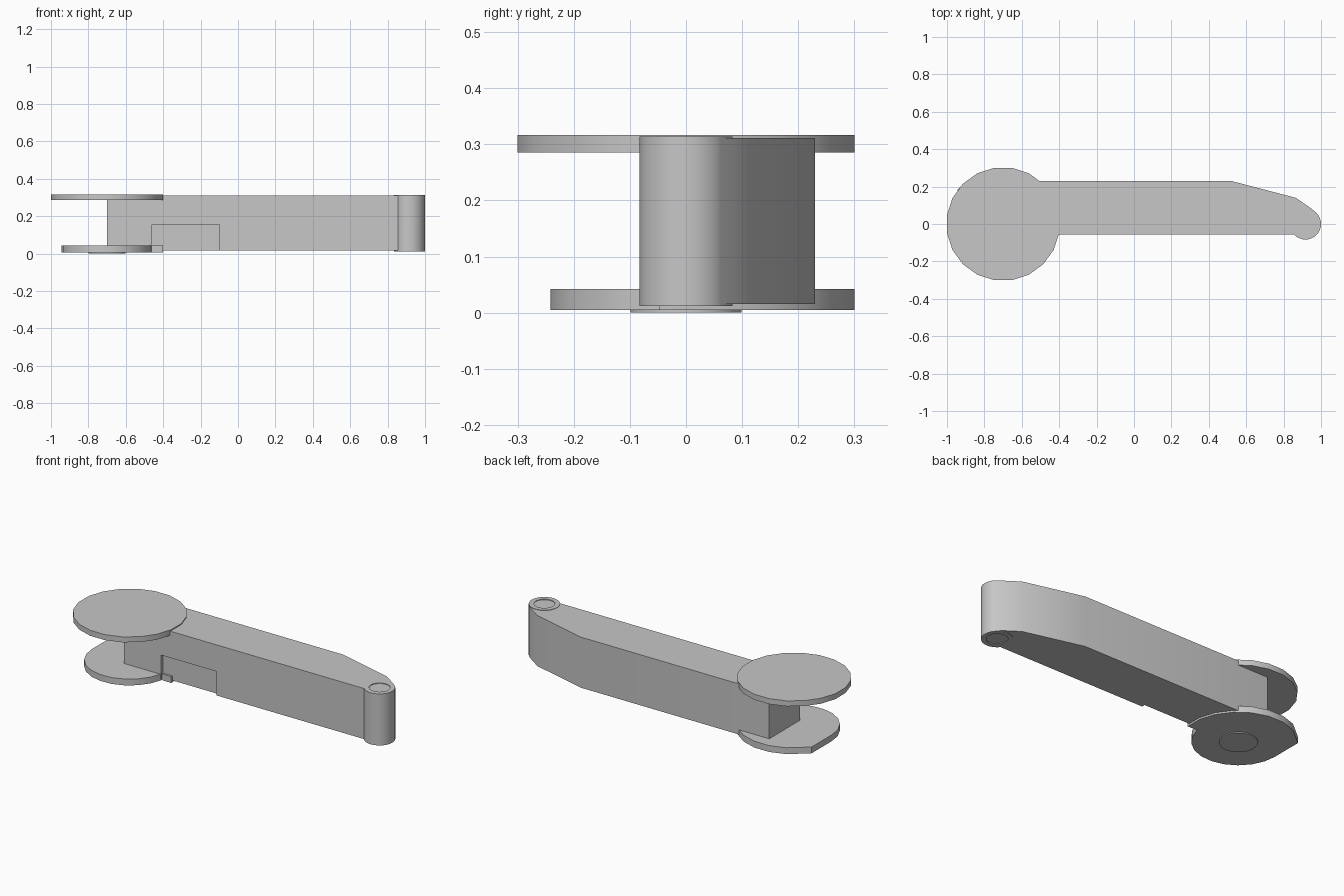
import bpy
import bmesh
from math import radians, sin, cos

cube = bpy.data.objects.get("Cube")
if cube:
    bpy.data.objects.remove(cube, do_unlink=True)

grey = bpy.data.materials.new("plain_grey")
grey.use_nodes = True
tone = (0.57, 0.57, 0.57, 1)
grey.diffuse_color = tone
grey.node_tree.nodes["Principled BSDF"].inputs["Base Color"].default_value = tone


def arc(cx, cy, r, start, end, steps):
    """Points along an arc, angles in degrees."""
    angles = [radians(start + (end - start) * i / steps) for i in range(steps + 1)]
    return [(cx + r * cos(a), cy + r * sin(a)) for a in angles]


def prism(name, outline, z0, z1):
    """Extrude a counter-clockwise outline between two heights."""
    bm = bmesh.new()
    base = bm.faces.new([bm.verts.new((x, y, z0)) for x, y in outline])
    top = bmesh.ops.extrude_face_region(bm, geom=[base])["geom"]
    bmesh.ops.translate(bm, vec=(0, 0, z1 - z0),
                        verts=[v for v in top if isinstance(v, bmesh.types.BMVert)])
    bmesh.ops.recalc_face_normals(bm, faces=bm.faces)
    mesh = bpy.data.meshes.new(name)
    bm.to_mesh(mesh)
    bm.free()
    mesh.materials.append(grey)
    obj = bpy.data.objects.new(name, mesh)
    bpy.context.collection.objects.link(obj)
    return obj


def activate(obj):
    bpy.ops.object.select_all(action='DESELECT')
    obj.select_set(True)
    bpy.context.view_layer.objects.active = obj


def cut(obj, cutter):
    """Subtract a cutter and discard it."""
    activate(obj)
    mod = obj.modifiers.new("cut", 'BOOLEAN')
    mod.operation = 'DIFFERENCE'
    mod.solver = 'EXACT'
    mod.object = cutter
    cutter.hide_render = True
    bpy.ops.object.modifier_apply(modifier=mod.name)
    bpy.data.objects.remove(cutter, do_unlink=True)


def smooth(obj):
    activate(obj)
    bpy.ops.object.shade_smooth_by_angle(angle=radians(30))


PIVOT_X, TIP_X = -0.70, 0.917

# Arm with tapered back edge and a shallow recess in its front
arm = prism("arm", [(PIVOT_X, -0.055), (0.87, -0.055), (0.95, 0), (0.975, 0.06),
                    (0.945, 0.085), (0.865, 0.14), (0.52, 0.23), (PIVOT_X, 0.23)],
            0.015, 0.311)
recess = [(-0.46, -0.1), (-0.1, -0.1), (-0.1, -0.035), (-0.46, -0.035)]
cut(arm, prism("recess_cutter", recess, -0.1, 0.155))

# Upper disc
upper_disc = prism("upper_disc", arc(PIVOT_X, 0, 0.304, 9, 351, 19), 0.285, 0.317)

# Lower disc: wide at the back, trimmed on one side, narrower at the front
outline = arc(PIVOT_X, 0, 0.304, -9, 117, 7)
outline += [(PIVOT_X - 0.243, 0.185)]
outline += arc(PIVOT_X, 0, 0.243, 180, 349, 10)
lower_disc = prism("lower_disc", outline, 0.005, 0.042)

# Thin round pad under the lower disc
pad = prism("bottom_pad", arc(PIVOT_X, 0, 0.1, 9, 351, 19), 0, 0.008)

# Rounded tip post with a shallow dish at each end
post = prism("tip_post", arc(TIP_X, 0, 0.083, 0, 348.75, 31), 0.012, 0.3135)
for z0, z1 in ((0.0, 0.016), (0.3095, 0.33)):
    for part in (arm, post):
        cut(part, prism("dish_cutter", arc(TIP_X, 0, 0.056, 0, 345, 23), z0, z1))

for part in (arm, upper_disc, lower_disc, pad, post):
    smooth(part)
